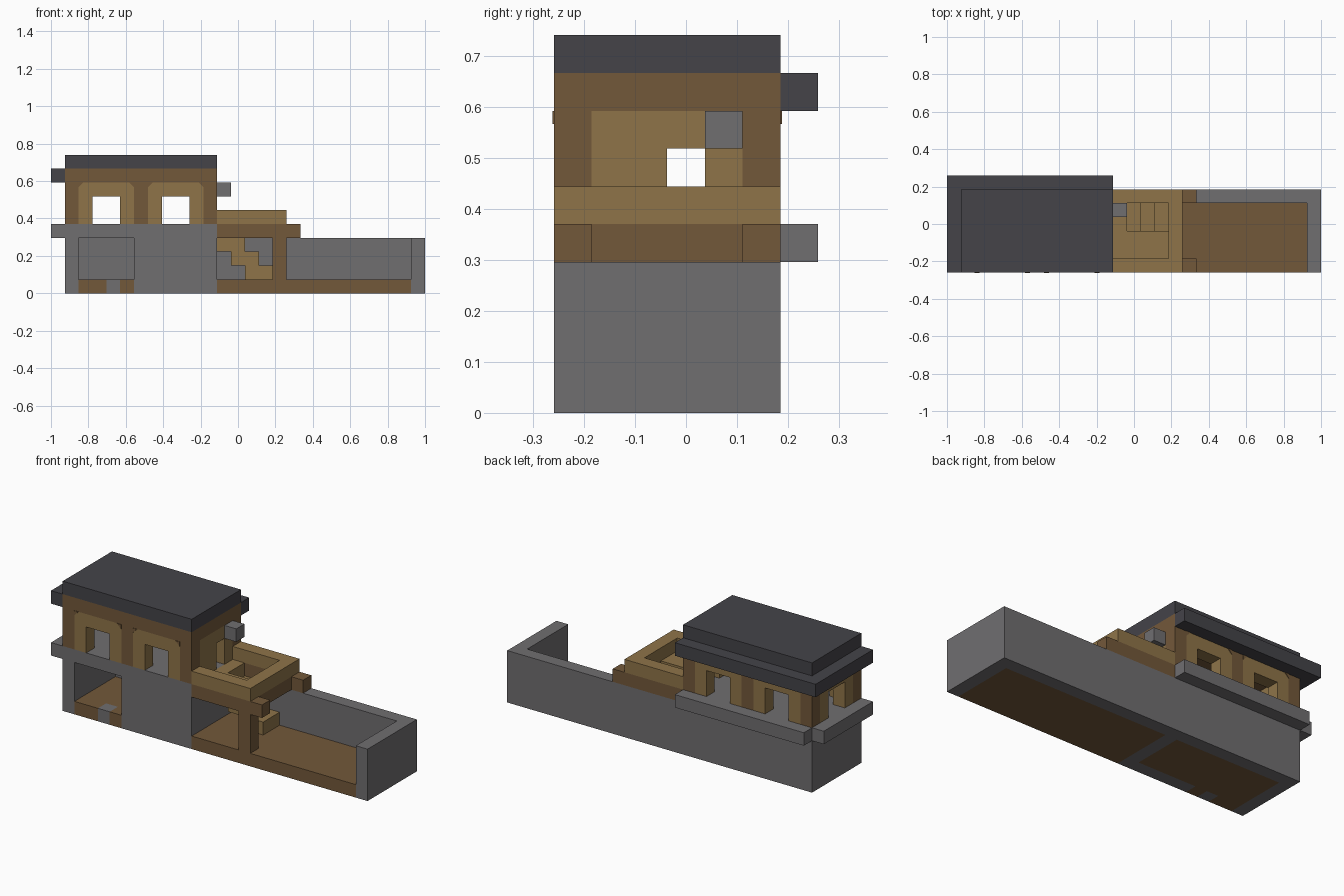
import bpy
import bmesh

cube = bpy.data.objects.get("Cube")
if cube:
    bpy.data.objects.remove(cube, do_unlink=True)

UNIT = 2 / 27          # everything sits on a grid of this cell size
DEPTH = 7


def material(name, color):
    mat = bpy.data.materials.new(name)
    mat.use_nodes = True
    mat.diffuse_color = (*color, 1)
    mat.node_tree.nodes["Principled BSDF"].inputs["Base Color"].default_value = (*color, 1)
    return mat


stone = material("grey_stone", (0.162, 0.156, 0.163))
wood = material("dark_wood", (0.171, 0.098, 0.042))
plank = material("light_wood", (0.274, 0.175, 0.066))
slate = material("roof_slate", (0.058, 0.057, 0.066))


def to_world(x, y, z):
    return ((x - 13.5) * UNIT, (y - DEPTH / 2) * UNIT, z * UNIT)


def finish(name, bm, mat):
    bmesh.ops.recalc_face_normals(bm, faces=bm.faces)
    mesh = bpy.data.meshes.new(name)
    bm.to_mesh(mesh)
    bm.free()
    mesh.materials.append(mat)
    obj = bpy.data.objects.new(name, mesh)
    bpy.context.collection.objects.link(obj)
    return obj


def box(name, mat, x, y, z):
    """Box given by its (low, high) grid range on each axis."""
    bm = bmesh.new()
    bmesh.ops.create_cube(bm, size=1)
    for v in bm.verts:
        v.co = to_world(*(span[0] if c < 0 else span[1]
                          for c, span in zip(v.co, (x, y, z))))
    return finish(name, bm, mat)


def corner_plate(name, x, y, z, direction, thickness):
    """Thin wooden triangle rounding off an upper panel corner."""
    bm = bmesh.new()
    size = 0.35
    outline = [(x, z), (x + direction * size, z), (x, z - size)]
    face = bm.faces.new([bm.verts.new(to_world(a, y, b)) for a, b in outline])
    out = bmesh.ops.extrude_face_region(bm, geom=[face])["geom"]
    verts = [g for g in out if isinstance(g, bmesh.types.BMVert)]
    bmesh.ops.translate(bm, verts=verts, vec=(0, thickness, 0))
    finish(name, bm, wood)


def window_panel(name, along_x, panel, window, wall):
    """Light panel with an opening, set in a wall running along x or y."""
    pieces = {
        "near_jamb": ((panel[0], window[0]), (5, 8)),
        "far_jamb": ((window[1], panel[1]), (5, 8)),
        "lintel": (window, (7, 8)),
    }
    for part, (run, height) in pieces.items():
        x, y = (run, wall) if along_x else (wall, run)
        box(name + "_" + part, plank, x, y, height)


HOUSE_X, HOUSE_Y = (1, 12), (0, 6)
FRONT, BACK, INSIDE = (0, 1), (5, 6), (1, 5)

# Ground storey of the house and the long courtyard wall
box("back_wall", stone, (1, 26), BACK, (0, 4))
box("courtyard_end_wall", stone, (26, 27), HOUSE_Y, (0, 4))
box("house_left_wall", stone, (1, 2), (0, 5), (0, 4))
box("house_front_wall", stone, (6, 12), FRONT, (0, 4))
box("house_inner_wall", stone, (11, 12), INSIDE, (0, 4))
box("upper_floor", stone, HOUSE_X, HOUSE_Y, (4, 5))
box("side_ledge", stone, (0, 1), HOUSE_Y, (4, 5))
box("back_ledge", stone, HOUSE_X, (6, 7), (4, 5))

# Wooden floors and doorstep
box("room_floor", wood, (2, 11), INSIDE, (0, 1))
box("threshold_left", wood, (2, 4), FRONT, (0, 1))
box("threshold_right", wood, (5, 6), FRONT, (0, 1))
box("doorstep_stone", stone, (4, 5), FRONT, (0, 1))
box("courtyard_floor", wood, (12, 26), (0, 5), (0, 1))

# Upper storey: posts and window panels on both long walls
for side, wall, face, thickness in (("front", FRONT, 0, -0.003), ("rear", BACK, 6, 0.003)):
    for x in (1, 6, 11):
        box(side + "_post", wood, (x, x + 1), wall, (5, 8))
    for start, end in ((2, 6), (7, 11)):
        window_panel(side + "_window", True, (start, end), (start + 1, end - 1), wall)
        corner_plate(side + "_corner_trim", start, face, 8, 1, thickness)
        corner_plate(side + "_corner_trim", end, face, 8, -1, thickness)
window_panel("side_window", False, INSIDE, (2, 4), (1, 2))
window_panel("balcony_door", False, INSIDE, (3, 4), (11, 12))

# Header beam, eaves and roof
box("header_beam", wood, HOUSE_X, HOUSE_Y, (8, 9))
box("side_eave", slate, (0, 1), (0, 7), (8, 9))
box("back_eave", slate, HOUSE_X, (6, 7), (8, 9))
box("roof", slate, HOUSE_X, HOUSE_Y, (9, 10))
box("wall_lantern", stone, (12, 13), (4, 5), (7, 8))

# Balcony: beams, rails, post and deck with a stair opening
for side, wall in (("front", FRONT), ("rear", BACK)):
    box("balcony_beam_" + side, wood, (12, 18), wall, (4, 5))
    box("balcony_rail_" + side, plank, (12, 17), wall, (5, 6))
box("balcony_beam_end", wood, (16, 17), INSIDE, (4, 5))
box("balcony_rail_end", plank, (16, 17), INSIDE, (5, 6))
box("balcony_post", wood, (16, 17), FRONT, (1, 4))
box("balcony_deck", plank, (12, 16), (1, 3), (4, 5))
box("stair_landing", plank, (12, 13), (3, 5), (4, 5))

# Stairs climbing toward the house
for step in range(3):
    box("stair_step", plank, (14 - step, 16 - step), (3, 5), (1 + step, 2 + step))
